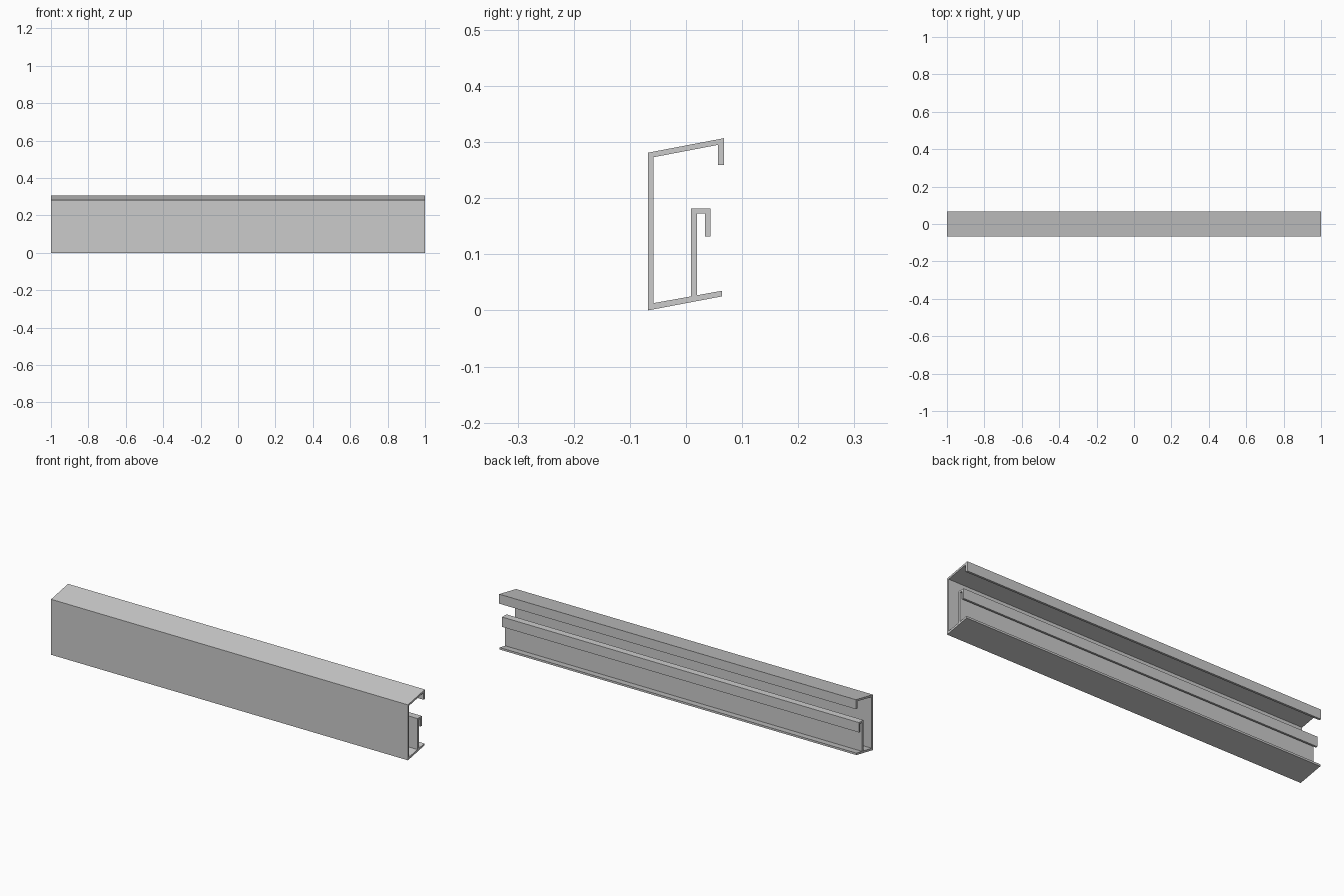
import bpy, bmesh

if "Cube" in bpy.data.objects:
    bpy.data.objects.remove(bpy.data.objects["Cube"])

# Cross-section (y, z) of the rail, one closed outline
profile = [
    # outer face, sloped top and its down-turned lip
    (-0.068, 0.0), (-0.068, 0.281), (0.068, 0.307), (0.068, 0.259),
    (0.057, 0.259), (0.057, 0.295), (-0.058, 0.273),
    # inside of the channel to the foot of the inner web
    (-0.058, 0.013), (0.009, 0.025),
    # inner web with hooked top
    (0.009, 0.182), (0.044, 0.182), (0.044, 0.132), (0.034, 0.132),
    (0.034, 0.173), (0.0195, 0.173), (0.0195, 0.027),
    # sloped bottom flange
    (0.064, 0.035), (0.064, 0.025),
]
LENGTH = 2.0

# Extrude the section along x
bm = bmesh.new()
end = bm.faces.new([bm.verts.new((-LENGTH / 2, y, z)) for y, z in profile])
ext = bmesh.ops.extrude_face_region(bm, geom=[end], use_keep_orig=True)
moved = [g for g in ext["geom"] if isinstance(g, bmesh.types.BMVert)]
bmesh.ops.translate(bm, verts=moved, vec=(LENGTH, 0, 0))
bmesh.ops.recalc_face_normals(bm, faces=bm.faces)

mesh = bpy.data.meshes.new("channel_rail")
bm.to_mesh(mesh)
bm.free()
rail = bpy.data.objects.new("channel_rail", mesh)
bpy.context.collection.objects.link(rail)
